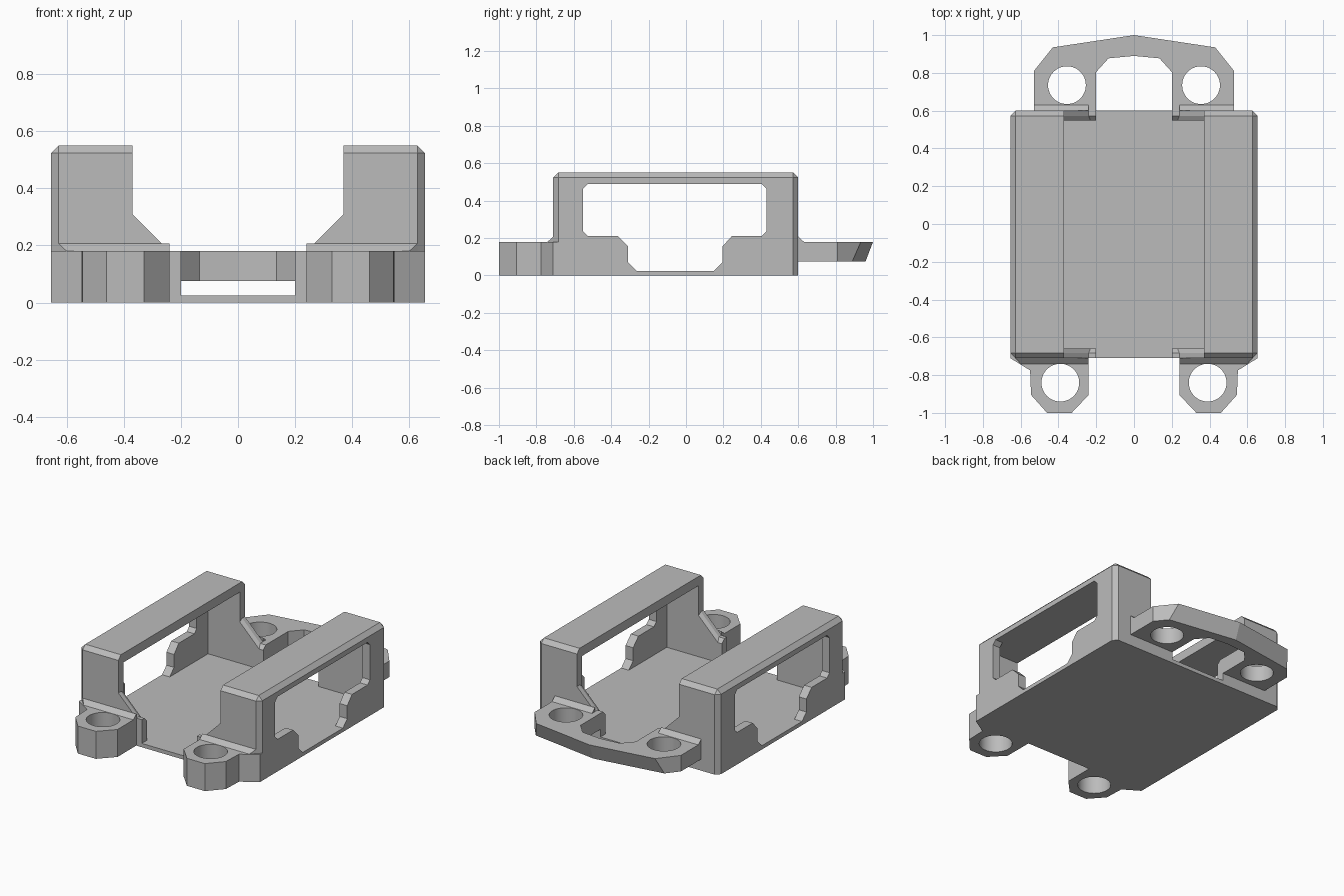
import bpy, bmesh, math

old = bpy.data.objects.get("Cube")
if old:
    bpy.data.objects.remove(old, do_unlink=True)

grey = bpy.data.materials.new("plain grey")
grey.use_nodes = True
colour = (0.5, 0.5, 0.5, 1)
grey.diffuse_color = colour
grey.node_tree.nodes["Principled BSDF"].inputs["Base Color"].default_value = colour


def finish(name, bm):
    bmesh.ops.recalc_face_normals(bm, faces=bm.faces)
    mesh = bpy.data.meshes.new(name)
    bm.to_mesh(mesh)
    bm.free()
    mesh.materials.append(grey)
    ob = bpy.data.objects.new(name, mesh)
    bpy.context.collection.objects.link(ob)
    return ob


def loft(name, start, end):
    """Closed solid between two matching loops of 3D points."""
    bm = bmesh.new()
    a = [bm.verts.new(p) for p in start]
    b = [bm.verts.new(p) for p in end]
    bm.faces.new(a)
    bm.faces.new(b)
    for i in range(len(a)):
        j = (i + 1) % len(a)
        bm.faces.new((a[i], a[j], b[j], b[i]))
    return finish(name, bm)


def plan(points, z):
    return [(x, y, z) for x, y in points]


def section(points, y):
    return [(x, y, z) for x, z in points]


def mirrored(points):
    """Complete a half outline across x = 0."""
    return points + [(-x, v) for x, v in reversed(points) if x != 0]


def box(name, x, y, z):
    loop = [(x[0], y[0]), (x[1], y[0]), (x[1], y[1]), (x[0], y[1])]
    return loft(name, plan(loop, z[0]), plan(loop, z[1]))


def cut(target, cutter):
    mod = target.modifiers.new("cut", 'BOOLEAN')
    mod.operation = 'DIFFERENCE'
    mod.solver = 'EXACT'
    mod.object = cutter
    bpy.context.view_layer.objects.active = target
    bpy.ops.object.modifier_apply(modifier=mod.name)
    bpy.data.objects.remove(cutter, do_unlink=True)


def drill(target, x, y):
    bm = bmesh.new()
    bmesh.ops.create_cone(bm, cap_ends=True, segments=48, radius1=0.1, radius2=0.1, depth=1)
    bmesh.ops.translate(bm, verts=bm.verts, vec=(x, y, 0.1))
    cut(target, finish("drill", bm))


def smooth(ob):
    bpy.ops.object.select_all(action='DESELECT')
    ob.select_set(True)
    bpy.context.view_layer.objects.active = ob
    bpy.ops.object.shade_smooth_by_angle(angle=math.radians(10))


WALL, FRONT, BACK, TOP, FLOOR, C = 0.655, -0.71, 0.6, 0.55, 0.025, 0.027

# Tray body with chamfered upright and top edges
tray = box("tray_body", (-WALL, WALL), (FRONT, BACK), (0, TOP))
bm = bmesh.new()
bm.from_mesh(tray.data)
edges = [e for e in bm.edges if any(v.co.z > 0.1 for v in e.verts)]
bmesh.ops.bevel(bm, geom=edges, offset=C, segments=1, affect='EDGES', profile=0.5)
bm.to_mesh(tray.data)
bm.free()

# Hollow inside
cut(tray, box("hollow", (-0.6, 0.6), (-0.658, 0.547), (FLOOR, 0.49)))

# Open channel along the middle, through the end walls and the top
channel = mirrored([(0.2, FLOOR), (0.2, 0.18), (0.24, 0.18), (0.37, 0.31), (0.37, 0.7)])
cut(tray, loft("channel", section(channel, -1), section(channel, 1)))

# Chamfers on the inner edges of the end walls
wide = mirrored([(0.2, FLOOR), (0.2, 0.155), (0.23, 0.155), (0.37, 0.295), (0.37, 0.7)])
cut(tray, loft("back_chamfer", section(wide, 0.547), section(channel, 0.572)))
cut(tray, loft("front_chamfer", section(wide, -0.658), section(channel, -0.683)))

# Stepped side windows
window = [(-0.265, FLOOR), (0.15, FLOOR), (0.195, 0.07), (0.195, 0.155), (0.245, 0.21),
          (0.405, 0.21), (0.43, 0.235), (0.43, 0.465), (0.405, 0.49), (-0.525, 0.49),
          (-0.55, 0.465), (-0.55, 0.235), (-0.525, 0.21), (-0.365, 0.21),
          (-0.31, 0.155), (-0.31, 0.07)]
cut(tray, loft("window", [(-1, y, z) for y, z in window], [(1, y, z) for y, z in window]))

# Front lugs, and fillets where the lugs meet the walls
for s, side in ((1, "left"), (-1, "right")):
    outline = [(0.24, FRONT), (0.24, -0.905), (0.33, -1), (0.46, -1), (0.545, -0.905),
               (0.55, -0.775), (WALL, FRONT), (WALL, FRONT + C), (WALL - C, FRONT)]
    outline = [(s * x, y) for x, y in outline]
    lug = loft("front_lug_" + side, plan(outline, 0), plan(outline, 0.18))
    drill(lug, s * 0.39, -0.84)
    smooth(lug)
    for end, y, out, x_low, x_high in (("front", FRONT, -0.03, 0.6, WALL - C),
                                       ("back", BACK, 0.03, 0.53, 0.53)):
        def corner(x):
            return [(s * x[0], y + out, 0.18), (s * x[1], y, 0.18 + C), (s * x[1], y, 0.18)]
        loft(f"{end}_fillet_{side}", corner((0.24, 0.24)), corner((x_low, x_high)))

# Back loop plate with an undercut rear edge
inner = [(0, 0.89), (0.135, 0.877), (0.2, 0.805), (0.2, BACK)]
top_edge = [(0.53, BACK), (0.53, 0.81), (0.43, 0.935), (0, 1)]
low_edge = [(0.53, BACK), (0.53, 0.81), (0.466, 0.889), (0, 0.96)]


def ring(outer):
    return inner + outer + [(-x, y) for x, y in outer[-2::-1]] + [(-x, y) for x, y in inner[:0:-1]]


loop = loft("back_loop", plan(ring(low_edge), 0.075), plan(ring(top_edge), 0.18))
for s in (1, -1):
    drill(loop, s * 0.355, 0.735)
smooth(loop)
